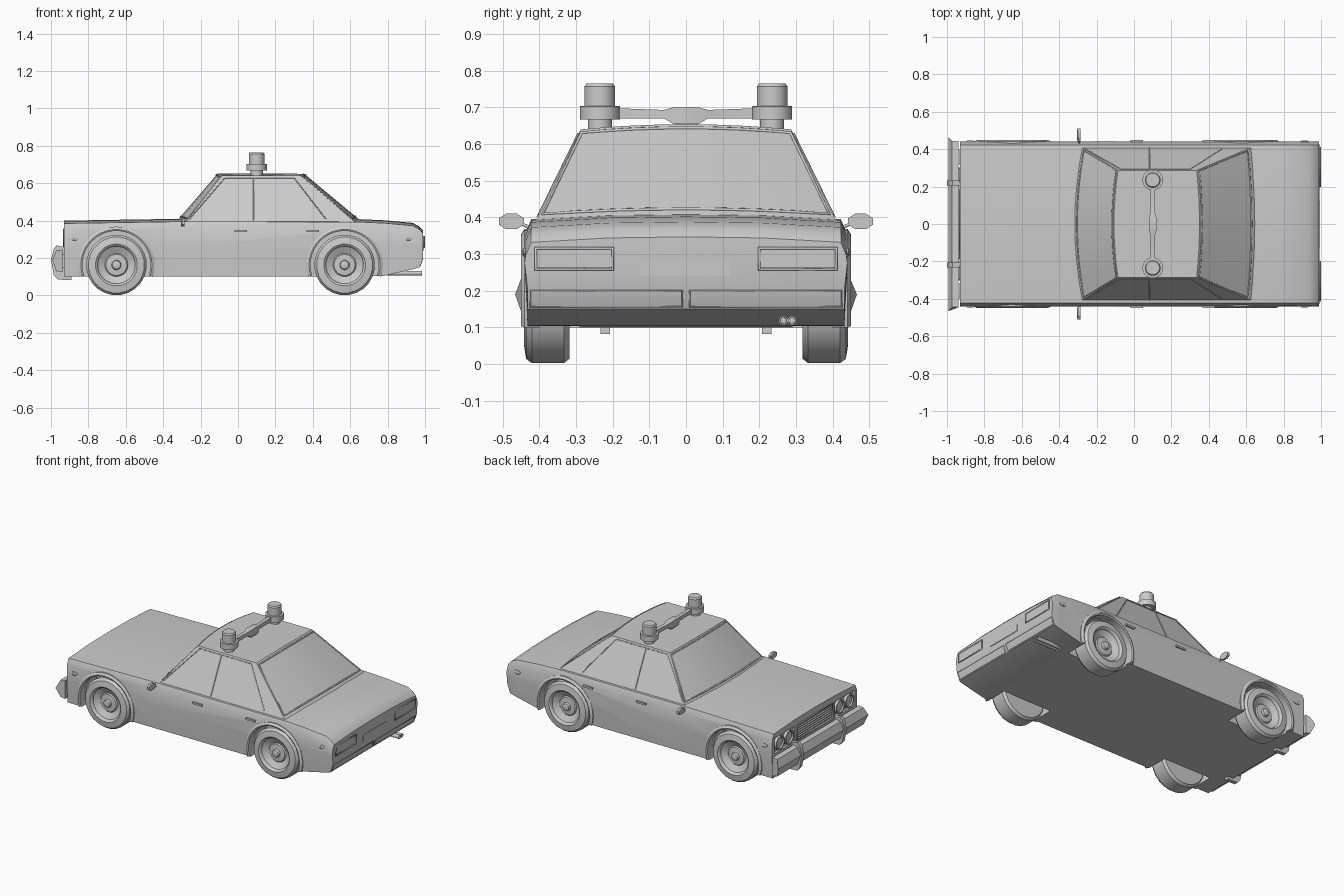
import bpy, bmesh
from math import sin, cos, pi, radians

if "Cube" in bpy.data.objects:
    bpy.data.objects.remove(bpy.data.objects["Cube"], do_unlink=True)

SIDES = (("right", -1), ("left", 1))


def smooth(obj, angle=30):
    bpy.ops.object.select_all(action='DESELECT')
    obj.select_set(True)
    bpy.context.view_layer.objects.active = obj
    bpy.ops.object.shade_smooth_by_angle(angle=radians(angle))


def loft(name, rings):
    """Skin a row of closed rings and cap both ends."""
    bm = bmesh.new()
    rows = [[bm.verts.new(p) for p in ring] for ring in rings]
    for a, b in zip(rows, rows[1:]):
        for i in range(len(a)):
            j = (i + 1) % len(a)
            bm.faces.new((a[i], a[j], b[j], b[i]))
    bm.faces.new(rows[0])
    bm.faces.new(rows[-1])
    bmesh.ops.recalc_face_normals(bm, faces=bm.faces)
    mesh = bpy.data.meshes.new(name)
    bm.to_mesh(mesh)
    bm.free()
    obj = bpy.data.objects.new(name, mesh)
    bpy.context.collection.objects.link(obj)
    smooth(obj)
    return obj


def box(name, x, y, z):
    return loft(name, [[(u, y[0], z[0]), (u, y[1], z[0]), (u, y[1], z[1]), (u, y[0], z[1])]
                       for u in x])


def lathe(name, centre, axis, profile, n=24, squash=1):
    """Turn (radius, offset) pairs about an axis through centre."""
    rings = []
    for r, d in profile:
        ring = []
        for k in range(n):
            t = 2 * pi * (k + 0.5) / n
            u, v = r * cos(t), r * sin(t) * squash
            p = {'x': (d, u, v), 'y': (u, d, v), 'z': (u, v, d)}[axis]
            ring.append([c + q for c, q in zip(centre, p)])
        rings.append(ring)
    return loft(name, rings)


def tube(name, points, radius, cyclic=False):
    curve = bpy.data.curves.new(name, 'CURVE')
    curve.dimensions = '3D'
    curve.bevel_depth = radius
    curve.bevel_resolution = 1
    curve.use_fill_caps = True
    spline = curve.splines.new('POLY')
    spline.points.add(len(points) - 1)
    for p, co in zip(spline.points, points):
        p.co = (*co, 1)
    spline.use_cyclic_u = cyclic
    obj = bpy.data.objects.new(name, curve)
    bpy.context.collection.objects.link(obj)
    return obj


def cut(obj, cutters):
    for c in cutters:
        mod = obj.modifiers.new("cut", 'BOOLEAN')
        mod.operation = 'DIFFERENCE'
        mod.solver = 'EXACT'
        mod.object = c
        bpy.context.view_layer.objects.active = obj
        bpy.ops.object.modifier_apply(modifier=mod.name)
        bpy.data.objects.remove(c, do_unlink=True)


# Lower body: stations of x, underside height, top height
def body_ring(x, b, t):
    half = [(0.432, b), (0.44, (b + t) / 2), (0.437, t - 0.05),
            (0.422, t - 0.015), (0.21, t - 0.003), (0, t)]
    return ([(x, y, z) for y, z in half]
            + [(x, -y, z) for y, z in reversed(half[:-1])])


body = loft("body", [body_ring(*s) for s in (
    (-0.93, 0.1, 0.4), (-0.3, 0.1, 0.41), (0.64, 0.1, 0.408), (0.78, 0.105, 0.402),
    (0.935, 0.14, 0.388), (0.97, 0.15, 0.368), (0.99, 0.205, 0.347))])

AXLES = (("front", -0.65), ("rear", 0.57))
HUB = 0.163
cutters = []
for end, x in AXLES:
    for side, s in SIDES:
        cutters.append(lathe("arch_cutter", (x, 0, HUB), 'y',
                             [(0.186, s * 0.29), (0.186, s * 0.5)], 32))
cutters.append(box("grille_cutter", (-0.95, -0.915), (-0.185, 0.185), (0.255, 0.355)))
for side, s in SIDES:
    cutters.append(box("lamp_cutter", (-0.95, -0.915), sorted((s * 0.205, s * 0.415)),
                       (0.255, 0.355)))
cut(body, cutters)
smooth(body)

# Wheels and arch flares
TYRE = [(0.12, 0.318), (0.15, 0.318), (0.162, 0.333), (0.162, 0.42), (0.15, 0.436),
        (0.112, 0.442), (0.104, 0.436), (0.1, 0.425), (0.062, 0.405), (0.056, 0.412),
        (0.026, 0.415), (0.022, 0.43), (0.012, 0.434)]
FLARE = [(0.182, 0.4), (0.182, 0.446), (0.19, 0.45), (0.205, 0.441), (0.205, 0.4)]
for end, x in AXLES:
    for side, s in SIDES:
        lathe(f"{end}_{side}_wheel", (x, 0, HUB), 'y', [(r, s * d) for r, d in TYRE])
        rings = []
        for k in range(25):
            t = radians(-18 + 216 * k / 24)
            rings.append([(x + r * cos(t), s * d, HUB + r * sin(t)) for r, d in FLARE])
        loft(f"{end}_{side}_arch", rings)


# Cabin: front edge, rear edge, half width and edge height at sill and roof
def cabin_ring(front, rear, width, z, bow, crown, rear_bow):
    steps = [k / 4 for k in range(-4, 5)]
    ring = [(front - bow * (1 - v * v), v * width, z + crown * (1 - v * v)) for v in steps]
    return ring + [(rear + rear_bow * (1 - v * v), v * width, z + crown * (1 - v * v))
                   for v in reversed(steps)]


sill = cabin_ring(-0.285, 0.635, 0.412, 0.385, 0.04, 0.015, 0.02)
roof = cabin_ring(-0.085, 0.335, 0.287, 0.64, 0.022, 0.014, 0.015)
loft("cabin", [sill, roof])


# Window trim follows the cabin faces, kept slightly inside their edges
def blend(a, b, t):
    return [p + (q - p) * t for p, q in zip(a, b)]


for name, lo, hi in (("windshield_trim", sill[:9], roof[:9]),
                     ("rear_window_trim", sill[9:], roof[9:])):
    low = [blend(a, b, 0.09) for a, b in zip(lo, hi)]
    high = [blend(a, b, 0.96) for a, b in zip(lo, hi)]
    for row in (low, high):
        row[0] = blend(row[0], row[1], 0.1)
        row[-1] = blend(row[-1], row[-2], 0.1)
    tube(name, low + high[::-1], 0.005, True)


def on_side(s, x, z):
    return (x, s * (0.412 - 0.49 * (z - 0.385)), z)


for side, s in SIDES:
    tube(f"{side}_window_trim", [on_side(s, *p) for p in (
        (-0.26, 0.408), (-0.07, 0.628), (0.3, 0.628), (0.47, 0.408))], 0.003)
    tube(f"{side}_door_pillar", [on_side(s, 0.085, z) for z in (0.4, 0.628)], 0.004)
    # Mirrors
    tube(f"{side}_mirror_arm", [(-0.29, s * 0.41, 0.365), (-0.295, s * 0.45, 0.383)], 0.005)
    lathe(f"{side}_mirror", (-0.295, s * 0.476, 0.389), 'x',
          [(0.03, -0.011), (0.037, -0.005), (0.037, 0.008)], 8, 0.62)
    # Handles and side markers
    for end, x in (("front", 0.015), ("rear", 0.4)):
        box(f"{side}_{end}_handle", (x - 0.034, x + 0.034),
            sorted((s * 0.43, s * 0.448)), (0.339, 0.351))
    for end, x in (("front", -0.875), ("rear", 0.912)):
        lathe(f"{side}_{end}_marker", (x, 0, 0.305), 'y',
              [(0.023, s * 0.43), (0.023, s * 0.443), (0.015, s * 0.446)], 12, 0.5)
    # Headlights
    for tag, y in (("inner", 0.262), ("outer", 0.358)):
        lathe(f"{side}_{tag}_headlight", (0, s * y, 0.305), 'x',
              [(0.044, -0.91), (0.044, -0.934), (0.036, -0.934), (0.034, -0.924),
               (0.015, -0.93)], 20)
    # Tail lights with a raised rim
    y0, y1 = sorted((s * 0.2, s * 0.41))
    box(f"{side}_tail_light", (0.98, 0.996), (y0, y1), (0.262, 0.314))
    tube(f"{side}_tail_light_rim", [(0.995, y, z) for y, z in (
        (y0, 0.258), (y1, 0.258), (y1, 0.316), (y0, 0.316))], 0.005, True)
    # Rear valance panels
    y0, y1 = s * 0.01, s * 0.425
    tube(f"{side}_valance_trim", [(0.973, y0, 0.157), (0.973, y1, 0.157),
                                  (0.989, y1, 0.2), (0.989, y0, 0.2)], 0.003, True)
    # Bumper guards
    loft(f"{side}_bumper_guard", [[(x, s * 0.22 + w, z) for x, z in (
        (-0.89, 0.082), (-0.965, 0.085), (-0.985, 0.11), (-1, 0.19), (-0.985, 0.25),
        (-0.97, 0.268), (-0.925, 0.258), (-0.925, 0.105), (-0.89, 0.1))]
        for w in (-0.013, 0.013)])

# Front bumper with a creased face and pointed ends
BUMPER = [(-0.938, 0.125), (-0.972, 0.13), (-0.993, 0.19), (-0.972, 0.24), (-0.938, 0.245)]
loft("front_bumper", [[(x, s * (0.466 if abs(z - 0.19) < 0.01 else 0.445), z)
                       for x, z in BUMPER] for _, s in SIDES])
box("bumper_mount", (-0.94, -0.92), (-0.3, 0.3), (0.15, 0.22))

# Grille
for k in range(6):
    z = 0.268 + k * 0.0148
    box("grille_slat", (-0.926, -0.91), (-0.185, 0.185), (z - 0.003, z + 0.003))
tube("grille_frame", [(-0.931, y, z) for y, z in (
    (-0.185, 0.255), (0.185, 0.255), (0.185, 0.355), (-0.185, 0.355))], 0.005, True)

# Number plate and twin exhaust
box("rear_plate", (0.985, 0.994), (-0.125, 0.12), (0.24, 0.282))
for y in (0.265, 0.289):
    lathe("exhaust_pipe", (0, y, 0.119), 'x',
          [(0.012, 0.8), (0.013, 0.985), (0.009, 0.985), (0.008, 0.95)], 12)

# Roof light bar
BEACON = [(0.033, 0.63), (0.033, 0.667), (0.055, 0.667), (0.055, 0.703), (0.042, 0.704),
          (0.042, 0.757), (0.036, 0.765)]
for side, s in SIDES:
    lathe(f"{side}_beacon", (0.1, s * 0.235, 0), 'z', BEACON)
loft("light_bar", [[(0.1 + w * a, y, z) for a, z in ((-1, lo), (1, lo), (1, hi), (-1, hi))]
                   for y, w, lo, hi in (
    (-0.2, 0.012, 0.67, 0.698), (-0.06, 0.012, 0.67, 0.693), (-0.035, 0.02, 0.655, 0.7),
    (0.035, 0.02, 0.655, 0.7), (0.06, 0.012, 0.67, 0.693), (0.2, 0.012, 0.67, 0.698))])
box("light_bar_foot", (0.085, 0.115), (-0.03, 0.03), (0.645, 0.665))
